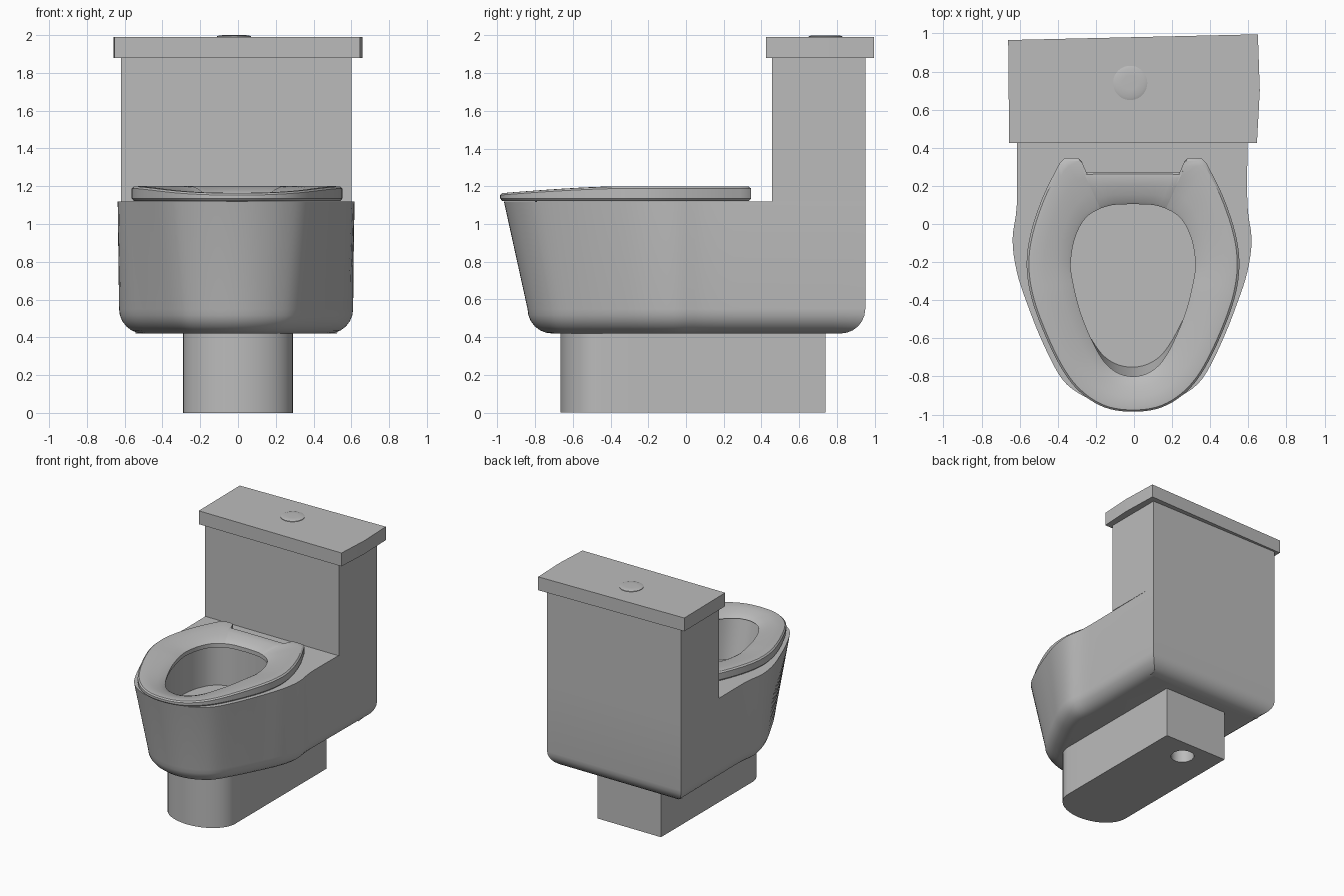
import bpy, bmesh, math
from mathutils import Vector

if "Cube" in bpy.data.objects:
    bpy.data.objects.remove(bpy.data.objects["Cube"])

grey = bpy.data.materials.new("grey ceramic")
grey.use_nodes = True
colour = (0.5, 0.5, 0.5, 1)
grey.diffuse_color = colour
grey.node_tree.nodes["Principled BSDF"].inputs["Base Color"].default_value = colour


def finish(name, bm, shift=0.0):
    bmesh.ops.recalc_face_normals(bm, faces=bm.faces)
    mesh = bpy.data.meshes.new(name)
    bm.to_mesh(mesh)
    bm.free()
    ob = bpy.data.objects.new(name, mesh)
    ob.location.x = shift
    bpy.context.collection.objects.link(ob)
    mesh.materials.append(grey)
    bpy.ops.object.select_all(action="DESELECT")
    ob.select_set(True)
    bpy.context.view_layer.objects.active = ob
    bpy.ops.object.shade_smooth_by_angle(angle=math.radians(30))
    return ob


def loft(name, rings, caps=True, shift=0.0):
    """Skin a list of equal rings; cap both ends, or join last to first."""
    bm = bmesh.new()
    loops = [[bm.verts.new(p) for p in ring] for ring in rings]
    pairs = list(zip(loops, loops[1:]))
    if caps:
        bm.faces.new(loops[0])
        bm.faces.new(loops[-1])
    else:
        pairs.append((loops[-1], loops[0]))
    for a, b in pairs:
        for i in range(len(a)):
            j = (i + 1) % len(a)
            bm.faces.new((a[i], a[j], b[j], b[i]))
    return finish(name, bm, shift)


def spline(points, steps=4):
    """Smooth curve through points, mirrored at x = 0 where it starts."""
    p = [Vector(q) for q in points]
    first = Vector((-p[1].x, p[1].y))
    p = [first] + p + [p[-1] * 2 - p[-2]]
    out = []
    for a, b, c, d in zip(p, p[1:], p[2:], p[3:]):
        for k in range(steps):
            t = k / steps
            out.append(0.5 * (2 * b + (c - a) * t + (2 * a - 5 * b + 4 * c - d) * t**2
                              + (3 * b - a - 3 * c + d) * t**3))
    return out + [p[-2]]


def straight(a, b, steps):
    a, b = Vector(a), Vector(b)
    return [a.lerp(b, k / steps) for k in range(1, steps + 1)]


def mirror(half):
    return half + [Vector((-p.x, p.y)) for p in half[-2:0:-1]]


def at(ring, z):
    return [(p.x, p.y, z) for p in ring]


def inset(ring, amount):
    """Mitred inward offset of a counter-clockwise ring."""
    out = []
    for i, p in enumerate(ring):
        d1 = (p - ring[i - 1]).normalized()
        d2 = (ring[(i + 1) % len(ring)] - p).normalized()
        n1, n2 = Vector((-d1.y, d1.x)), Vector((-d2.y, d2.x))
        out.append(p + (n1 + n2) * amount / (1 + n1.dot(n2)))
    return out


# Egg-shaped opening, sampled by direction from its centre
centre = Vector((0, -0.3))
egg = spline([(0, -.8), (.1, -.77), (.18, -.68), (.27, -.48), (.32, -.28), (.325, -.18),
              (.3, -.06), (.24, .04), (.13, .095), (0, .105)], 6)


def bearing(p):
    return math.atan2(abs(p.x), -p.y)


def opening(ring):
    """Point of the opening facing each point of the ring."""
    out = []
    for p in ring:
        a = bearing(p - centre)
        for u, v in zip(egg, egg[1:]):
            a0, a1 = bearing(u - centre), bearing(v - centre)
            if a <= a1 + 1e-6:
                break
        q = u.lerp(v, min(1, max(0, (a - a0) / (a1 - a0))))
        out.append(Vector((math.copysign(q.x, p.x), q.y)))
    return out


# Bowl body: rounded base, tapered front, flat rim and hollow basin
half = spline([(0, -.965), (.13, -.95), (.26, -.9), (.37, -.81), (.47, -.62), (.55, -.42),
               (.605, -.25), (.627, -.08), (.605, .1), (.605, .42)])
half += straight((.605, .42), (.61, .95), 3) + straight((.61, .95), (0, .95), 8)
rim = mirror(half)


def taper(p):
    t = max(0, -p.y)
    return Vector((p.x * (1 - 0.18 * t), p.y * 0.87))


lower = [taper(p) if p.y < 0 else p.copy() for p in rim]
radius = 0.13
rings = []
for k in range(7):
    a = math.pi / 2 * k / 6
    rings.append(at(inset(lower, radius * (1 - math.sin(a))), 0.42 + radius * (1 - math.cos(a))))
basin = [centre + (p - centre) * 1.05 for p in opening(rim)]
floor = [Vector((p.x, centre.y + (p.y - centre.y) * (0.86 if p.y < centre.y else 1))) for p in basin]
rings += [at(rim, 1.12), at(basin, 1.12), at(floor, 0.8)]
loft("bowl_body", rings, shift=-0.01)

# Tank and its slightly skewed lid
tank = [Vector(p) for p in ((-.61, .455), (.61, .455), (.61, .95), (-.61, .95))]
loft("tank", [at(tank, 1.12), at(tank, 1.88)], shift=-0.01)
lid = [Vector(p) for p in ((-.655, .425), (.645, .425), (.66, .7), (.65, .995), (-.66, .965))]
loft("tank_lid", [at(lid, 1.88), at(lid, 1.99)])

# Flush button
disc = [Vector((math.cos(i * math.pi / 20), math.sin(i * math.pi / 20))) for i in range(40)]


def round_ring(r, z):
    return at([Vector((-.02, .74)) + p * r for p in disc], z)


loft("flush_button", [round_ring(.09, 1.985), round_ring(.09, 1.994),
                      round_ring(.075, 1.999), round_ring(.04, 2.0)])

# Seat: dished ring with two hinge tabs at the back
half = spline([(0, -.985), (.15, -.962), (.28, -.88), (.38, -.75), (.48, -.54), (.54, -.36),
               (.558, -.2), (.535, -.04), (.47, .15), (.385, .32)], 5)
half += [Vector(p) for p in ((.36, .345), (.285, .345), (.27, .33), (.265, .285), (.25, .27))]
half += straight((.25, .27), (0, .27), 6)
outer = mirror(half)
hole = opening(outer)


def seat_ring(blend, drop):
    ring = []
    for p, q in zip(outer, hole):
        front = max(0, -p.y - 0.35) / 0.635
        r = p.lerp(q, blend)
        ring.append((r.x, r.y, 1.2 - 0.035 * front**1.5 - drop))
    return ring


small = inset(outer, 0.012)
loft("seat", [at(small, 1.122), at(outer, 1.135), seat_ring(0, .012), seat_ring(.05, .002),
              seat_ring(.15, 0), seat_ring(.4, .006), seat_ring(.7, .02), seat_ring(.93, .036),
              seat_ring(1, .045), at(hole, 1.122)], caps=False, shift=-0.005)

# Pedestal with a rounded front and a drain hole underneath
half = [Vector((.29 * math.sin(a), -.45 - .215 * math.cos(a)))
        for a in (math.pi / 2 * k / 12 for k in range(13))]
half += straight((.29, -.45), (.29, .74), 8) + straight((.29, .74), (0, .74), 6)
foot = mirror(half)
drain_centre = Vector((-.01, .57))
drain = [drain_centre + (p - drain_centre).normalized() * 0.09 for p in foot]
loft("pedestal", [at(drain, 0.3), at(drain, 0), at(foot, 0), at(foot, 0.43)])
